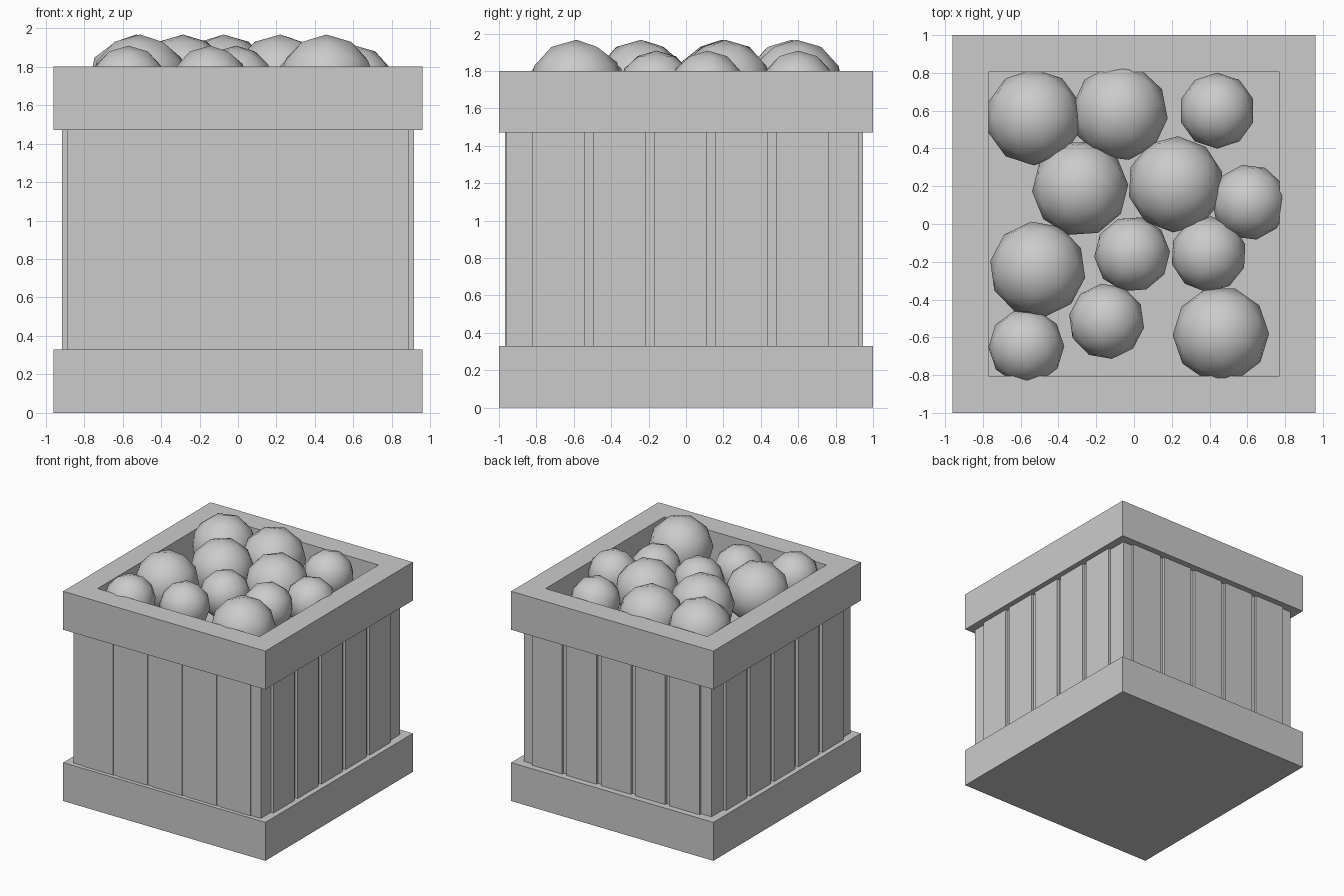
import bpy, bmesh
from math import radians

if "Cube" in bpy.data.objects:
    bpy.data.objects.remove(bpy.data.objects["Cube"])


def finish(name, bm):
    bmesh.ops.recalc_face_normals(bm, faces=bm.faces)
    me = bpy.data.meshes.new(name)
    bm.to_mesh(me)
    bm.free()
    ob = bpy.data.objects.new(name, me)
    bpy.context.collection.objects.link(ob)
    return ob


def box(name, x0, x1, y0, y1, z0, z1):
    bm = bmesh.new()
    bmesh.ops.create_cube(bm, size=1)
    for v in bm.verts:
        v.co = (x1 if v.co.x > 0 else x0, y1 if v.co.y > 0 else y0, z1 if v.co.z > 0 else z0)
    return finish(name, bm)


def rim(name, ox, oy, ix, iy, z0, z1):
    # Four mitred sides: sweep a rectangular section round the corners
    bm = bmesh.new()
    rings = []
    for sx, sy in ((1, 1), (-1, 1), (-1, -1), (1, -1)):
        section = ((ox, oy, z0), (ox, oy, z1), (ix, iy, z1), (ix, iy, z0))
        rings.append([bm.verts.new((sx * x, sy * y, z)) for x, y, z in section])
    for i in range(4):
        a, b = rings[i], rings[(i + 1) % 4]
        for k in range(4):
            bm.faces.new((a[k], a[(k + 1) % 4], b[(k + 1) % 4], b[k]))
    bmesh.ops.dissolve_limit(bm, angle_limit=0.01, verts=bm.verts, edges=bm.edges)
    return finish(name, bm)


# Crate: bottom band, inner body, top rim
Z0, Z1 = 0.33, 1.47
box("bottom_band", -0.96, 0.96, -1, 1, 0, Z0)
box("crate_body", -0.89, 0.89, -0.96, 0.925, Z0, Z1)
rim("top_rim", 0.96, 1.0, 0.77, 0.805, Z1, 1.80)

# Vertical slats, five on each side
W, PITCH = 0.283, 0.3265
for i in range(5):
    x = (i - 2) * PITCH + 0.003
    y = (i - 2) * PITCH - 0.03
    h = W / 2
    box(f"front_slat_{i}", x - h, x + h, -0.967, -0.94, Z0, Z1)
    box(f"back_slat_{i}", x - h, x + h, 0.90, 0.947, Z0, Z1)
    box(f"left_slat_{i}", -0.916, -0.87, y - h, y + h, Z0, Z1)
    box(f"right_slat_{i}", 0.87, 0.914, y - h, y + h, Z0, Z1)

# Round fruit resting in the crate: low-poly balls with smooth shading
large = [(-0.53, 0.565), (-0.075, 0.59), (-0.285, 0.19), (0.22, 0.21), (-0.51, -0.24), (0.46, -0.585)]
small = [(0.44, 0.60), (0.61, 0.115), (-0.01, -0.16), (0.395, -0.16), (-0.145, -0.515), (-0.57, -0.65)]
for label, spots, r, z in (("large", large, 0.255, 1.712), ("small", small, 0.201, 1.708)):
    for i, (x, y) in enumerate(spots):
        bpy.ops.mesh.primitive_ico_sphere_add(subdivisions=2, radius=r, location=(x, y, z),
                                              rotation=(0, 0, radians(11 * i)))
        ob = bpy.context.object
        ob.name = f"{label}_fruit_{i}"
        bpy.ops.object.shade_smooth()
